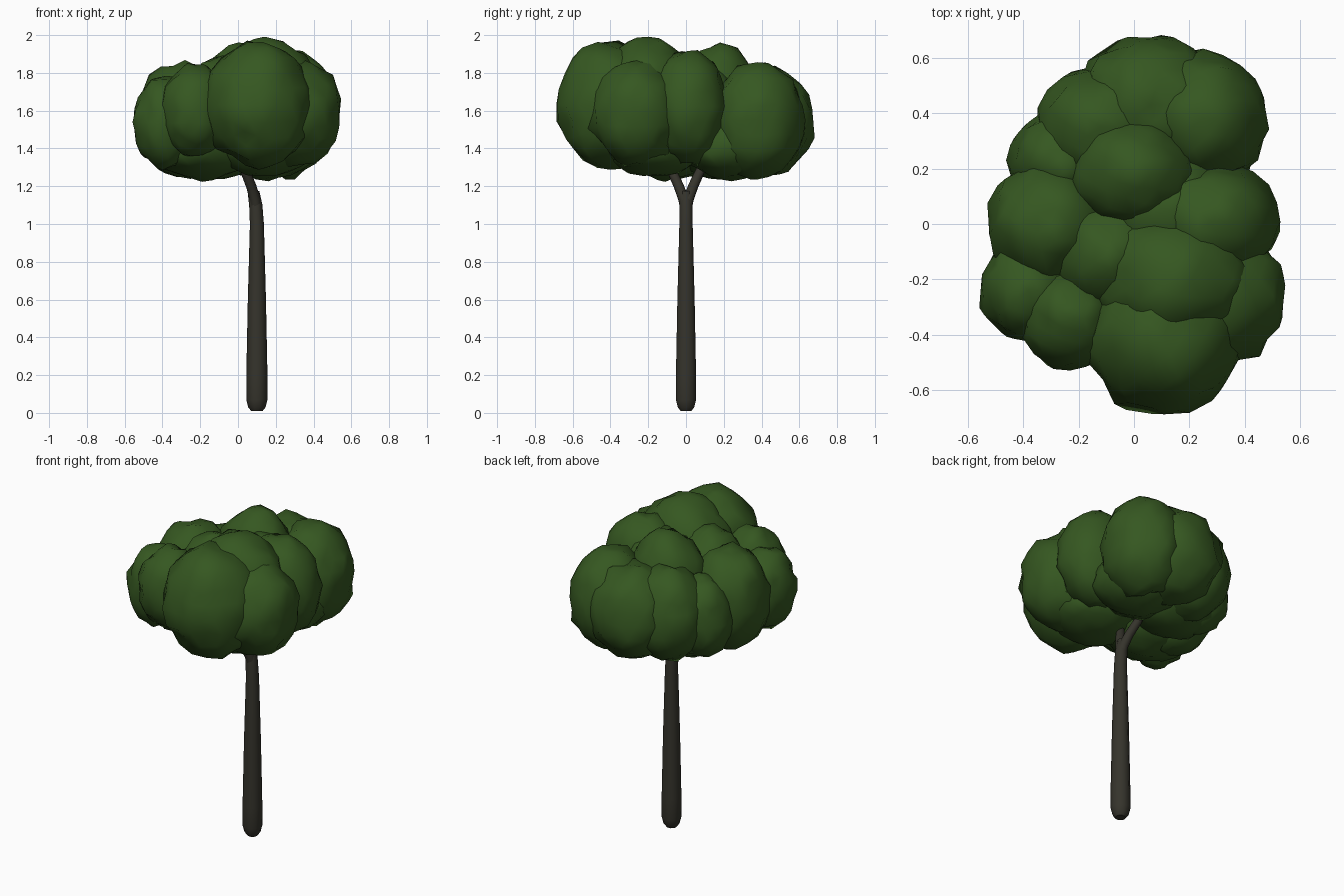
import bpy
import bmesh
from mathutils import Vector, noise

if "Cube" in bpy.data.objects:
    bpy.data.objects.remove(bpy.data.objects["Cube"], do_unlink=True)


def material(name, color):
    mat = bpy.data.materials.new(name)
    mat.use_nodes = True
    mat.diffuse_color = color
    mat.node_tree.nodes["Principled BSDF"].inputs["Base Color"].default_value = color
    return mat


leaf_green = material("leaf green", (0.036, 0.096, 0.015, 1))
bark_brown = material("bark brown", (0.036, 0.034, 0.025, 1))


def finish(name, bm, mat):
    mesh = bpy.data.meshes.new(name)
    bm.to_mesh(mesh)
    bm.free()
    mesh.materials.clear()
    mesh.materials.append(mat)
    mesh.shade_smooth()
    obj = bpy.data.objects.new(name, mesh)
    bpy.context.collection.objects.link(obj)


def tube(name, points):
    """Tapered round limb through (x, y, z, radius) points."""
    curve = bpy.data.curves.new(name, "CURVE")
    curve.dimensions = "3D"
    curve.bevel_depth = 1
    curve.bevel_resolution = 3
    curve.use_fill_caps = True
    spline = curve.splines.new("POLY")
    spline.points.add(len(points) - 1)
    for p, (x, y, z, r) in zip(spline.points, points):
        p.co = (x, y, z, 1)
        p.radius = r
    temp = bpy.data.objects.new(name + " path", curve)
    bpy.context.collection.objects.link(temp)
    bpy.context.view_layer.update()
    mesh = bpy.data.meshes.new_from_object(
        temp.evaluated_get(bpy.context.evaluated_depsgraph_get()))
    bpy.data.objects.remove(temp, do_unlink=True)
    bm = bmesh.new()
    bm.from_mesh(mesh)
    bpy.data.meshes.remove(mesh)
    finish(name, bm, bark_brown)


def clump(name, center, radii, seed):
    """Ellipsoid of foliage with a crinkled surface."""
    bm = bmesh.new()
    bmesh.ops.create_icosphere(bm, subdivisions=3, radius=1)
    shift = Vector((seed * 7.3, seed * 3.1, seed * 5.7))
    for v in bm.verts:
        d = v.co.normalized()
        lump = 1.02 + 0.04 * noise.noise(d * 2 + shift) + 0.12 * noise.noise(d * 5 + shift)
        v.co = Vector(c + k * r * lump for c, k, r in zip(center, d, radii))
    finish(name, bm, leaf_green)


# Trunk with a rounded foot and a slight lean at the top
tube("trunk", [(0.1, 0, 0.01, 0.03), (0.1, 0, 0.03, 0.046), (0.1, 0, 0.07, 0.056),
               (0.1, 0, 0.2, 0.056), (0.1, 0, 0.6, 0.048), (0.1, 0, 1.0, 0.037),
               (0.094, 0, 1.1, 0.035), (0.082, 0, 1.17, 0.031)])

# Forked branches
for side, name in ((-1, "front_branch"), (1, "back_branch")):
    tube(name, [(0.097, 0, 1.07, 0.029), (0.09, side * 0.012, 1.13, 0.029),
                (0.07, side * 0.038, 1.2, 0.027), (0.038, side * 0.075, 1.28, 0.025),
                (0.0, side * 0.12, 1.4, 0.018)])

# Foliage clumps: name, center, radii
clumps = [
    ("front", (0.11, -0.40, 1.63), (0.28, 0.28, 0.33)),
    ("left_front", (0.29, -0.26, 1.59), (0.26, 0.25, 0.28)),
    ("crown", (0.14, -0.20, 1.70), (0.27, 0.24, 0.28)),
    ("left_middle", (0.28, 0.01, 1.62), (0.24, 0.21, 0.30)),
    ("center_back", (0.0, 0.18, 1.66), (0.23, 0.20, 0.28)),
    ("left_back", (0.25, 0.38, 1.55), (0.23, 0.24, 0.30)),
    ("back", (0.06, 0.43, 1.54), (0.26, 0.25, 0.28)),
    ("right_back", (-0.12, 0.35, 1.54), (0.23, 0.22, 0.28)),
    ("right_middle", (-0.30, 0.0, 1.55), (0.23, 0.23, 0.30)),
    ("right_front", (-0.38, -0.24, 1.54), (0.17, 0.18, 0.24)),
    ("front_right", (-0.23, -0.34, 1.60), (0.18, 0.18, 0.24)),
    ("center", (-0.10, -0.11, 1.62), (0.20, 0.20, 0.26)),
    ("right_rear_small", (-0.27, 0.23, 1.51), (0.18, 0.17, 0.24)),
    ("middle", (0.12, 0.05, 1.60), (0.25, 0.22, 0.27)),
    ("front_underside", (0.15, -0.17, 1.43), (0.27, 0.25, 0.18)),
    ("right_underside", (-0.19, -0.11, 1.41), (0.27, 0.25, 0.17)),
    ("rear_underside", (-0.13, 0.18, 1.41), (0.26, 0.24, 0.17)),
    ("back_underside", (0.16, 0.24, 1.42), (0.26, 0.26, 0.18)),
]
for i, (name, center, radii) in enumerate(clumps):
    clump(name + "_foliage", center, radii, i + 1)
